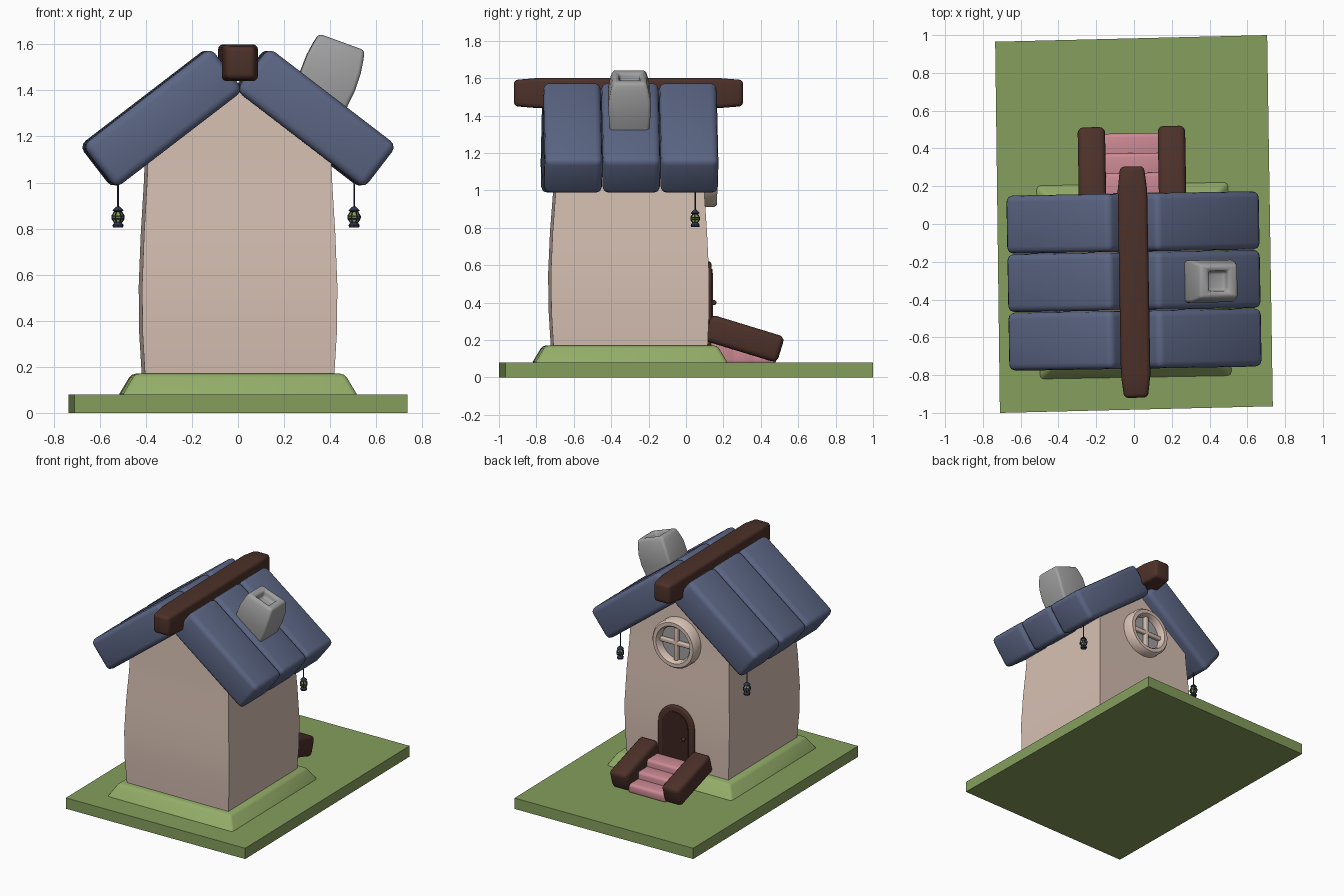
import bpy, bmesh
from math import radians, sin, cos, pi
from mathutils import Matrix

cube = bpy.data.objects.get("Cube")
if cube:
    bpy.data.objects.remove(cube, do_unlink=True)


def material(name, r, g, b):
    """Flat colour given in sRGB, stored as linear."""
    col = tuple(((c + .055) / 1.055) ** 2.4 for c in (r, g, b)) + (1,)
    m = bpy.data.materials.new(name)
    m.use_nodes = True
    m.diffuse_color = col
    m.node_tree.nodes["Principled BSDF"].inputs["Base Color"].default_value = col
    return m


GRASS = material("grass green", .52, .62, .36)
MOUND = material("light grass green", .58, .68, .41)
PLASTER = material("beige plaster", .84, .75, .70)
SLATE = material("slate blue", .36, .40, .52)
WOOD = material("brown wood", .30, .19, .16)
DARK = material("dark wood", .23, .14, .12)
STONE = material("grey stone", .63, .63, .63)
PINK = material("pink step", .80, .54, .58)
METAL = material("navy metal", .19, .20, .29)
GLOW = material("lantern green", .56, .65, .30)

YAW = Matrix.Translation((0, -.3, 0)) @ Matrix.Rotation(radians(1), 4, "Z") @ Matrix.Translation((0, .3, 0))


def finish(name, bm, mat, matrix=None, bevel=0, segments=3, angle=50):
    """Round sharp edges, place the mesh and shade it."""
    bmesh.ops.remove_doubles(bm, verts=bm.verts[:], dist=.0005)
    bmesh.ops.recalc_face_normals(bm, faces=bm.faces[:])
    if bevel:
        sharp = [e for e in bm.edges if len(e.link_faces) == 2 and e.calc_face_angle() > radians(angle)]
        bmesh.ops.bevel(bm, geom=sharp, offset=bevel, segments=segments, profile=.5,
                        affect="EDGES", clamp_overlap=True)
    bm.transform(YAW @ (matrix or Matrix()))
    me = bpy.data.meshes.new(name)
    bm.to_mesh(me)
    bm.free()
    me.materials.append(mat)
    ob = bpy.data.objects.new(name, me)
    bpy.context.collection.objects.link(ob)
    bpy.ops.object.select_all(action="DESELECT")
    ob.select_set(True)
    bpy.context.view_layer.objects.active = ob
    bpy.ops.object.shade_smooth_by_angle(angle=radians(40))
    return ob


def skin(rings, cap=True, loop=False):
    """Bridge equal rings of points into a surface."""
    bm = bmesh.new()
    rows = [[bm.verts.new(p) for p in ring] for ring in rings]
    n = len(rows[0])
    pairs = list(zip(rows, rows[1:])) + ([(rows[-1], rows[0])] if loop else [])
    for a, b in pairs:
        for i in range(n):
            bm.faces.new((a[i], a[(i + 1) % n], b[(i + 1) % n], b[i]))
    if cap:
        bm.faces.new(rows[0])
        bm.faces.new(rows[-1])
    return bm


def rect(x0, x1, y0, y1, z):
    return [(x0, y0, z), (x1, y0, z), (x1, y1, z), (x0, y1, z)]


def box(name, mat, size, matrix, bevel):
    x, y, z = (s / 2 for s in size)
    return finish(name, skin([rect(-x, x, -y, y, -z), rect(-x, x, -y, y, z)]), mat, matrix, bevel)


def lathe(profile, sides, loop=False):
    return skin([[(r * cos(2 * pi * i / sides), r * sin(2 * pi * i / sides), z) for i in range(sides)]
                 for r, z in profile], cap=not loop, loop=loop)


def arch(half, bottom, spring, y0, y1):
    """Round-topped slab standing in the xz plane."""
    pts = [(-half, bottom), (half, bottom)]
    pts += [(half * cos(pi * i / 14), spring + half * sin(pi * i / 14)) for i in range(15)]
    return skin([[(x, y, z) for x, z in pts] for y in (y0, y1)])


def at(x, y, z, turn=0, axis="Y"):
    return Matrix.Translation((x, y, z)) @ Matrix.Rotation(radians(turn), 4, axis)


# Ground and mound
corners = [(-.71, -1), (.735, -.965), (.705, 1), (-.735, .965)]
finish("ground", skin([[(x, y, z) for x, y in corners] for z in (0, .08)]), GRASS, YAW.inverted())
finish("mound", skin([rect(-.515, .515, -.82, .22, .07), rect(-.505, .505, -.81, .21, .085),
                      rect(-.455, .455, -.76, .16, .17)]), MOUND, bevel=.03, segments=2, angle=40)

# Bulging walls with a gable
levels = [(.41, -.715, .108, .15), (.422, -.727, .116, .35), (.424, -.73, .116, .55),
          (.415, -.72, .105, .78), (.402, -.703, .09, 1), (.398, -.70, .086, 1.1), (0, -.69, .08, 1.42)]
finish("walls", skin([rect(-w, w, a, b, z) for w, a, b, z in levels]), PLASTER)

# Roof planks and ridge beam
for side, label in ((1, "left"), (-1, "right")):
    for i in range(3):
        box(f"roof_plank_{label}_{i + 1}", SLATE, (.70, .308, .235),
            at(side * .333, -.612 + .31 * i, 1.28, side * 37.5), .035)
finish("ridge_beam", skin([[(x, y, z) for x, z in ((-w, 1.52 - h), (w, 1.52 - h), (w, 1.52 + h), (-w, 1.52 + h))]
                           for y, w, h in ((-.92, .063, .07), (-.80, .078, .08), (.18, .078, .08), (.305, .063, .07))]),
       WOOD, bevel=.022)

# Tilted barrel-shaped chimney with a hollow top
shape = [(.095, .09, -.38), (.115, .105, -.28), (.125, .112, -.18), (.123, .112, -.1),
         (.114, .1, -.04), (.105, .088, 0), (.055, .055, 0), (.05, .05, -.05)]
finish("chimney", skin([rect(-a, a, -b, b, z) for a, b, z in shape]), STONE,
       at(.45, -.31, 1.61, 20), bevel=.025)

# Round window
facing = at(0, .09, 1.085, -90, "X")
finish("window_frame", lathe([(.125, -.03), (.125, .06), (.137, .075), (.163, .075), (.175, .06), (.175, -.03)],
                             32, loop=True), PLASTER, facing)
finish("window_glass", lathe([(.13, -.02), (.13, .02)], 32), STONE, facing)
box("window_bar_upright", PLASTER, (.03, .03, .26), at(0, .12, 1.085), .006)
box("window_bar_level", PLASTER, (.26, .03, .03), at(0, .12, 1.085), .006)

# Door
finish("door_frame", arch(.145, .16, .475, .08, .135), WOOD, bevel=.012)
finish("door_panel", arch(.105, .17, .475, .1, .142), DARK)
knob = bmesh.new()
bmesh.ops.create_uvsphere(knob, u_segments=12, v_segments=8, radius=.014)
finish("door_knob", knob, WOOD, at(-.075, .15, .4))

# Steps between two sloping rails
for side, label in ((1, "left"), (-1, "right")):
    box(f"stair_rail_{label}", WOOD, (.145, .41, .145), at(side * .212, .307, .207, -17, "X"), .03)
for i in range(3):
    top = .14 + .05 * i
    box(f"step_{i + 1}", PINK, (.31, .14, top - .07), at(0, .41 - .105 * i, (top + .07) / 2), .02)

# Hanging lanterns: glass body with a metal cage, caps and cord
body = [(.014, .825), (.026, .843), (.026, .855), (.014, .875)]
caps = {"base": [(.022, .805), (.024, .815), (.015, .828)],
        "lid": [(.015, .872), (.024, .878), (.016, .888), (.005, .897)],
        "cord": [(.0035, .89), (.0035, 1.03)]}
for x, label in ((.51, "left"), (-.515, "right")):
    place = at(x, .04, 0)
    glass = finish(f"lantern_{label}_glass", lathe(body, 6), GLOW, place)
    glass.data.materials.append(METAL)
    cage = glass.modifiers.new("cage", "WIREFRAME")
    cage.thickness = .006
    cage.use_replace = False
    cage.material_offset = 1
    for part, profile in caps.items():
        finish(f"lantern_{label}_{part}", lathe(profile, 8), METAL, place)
